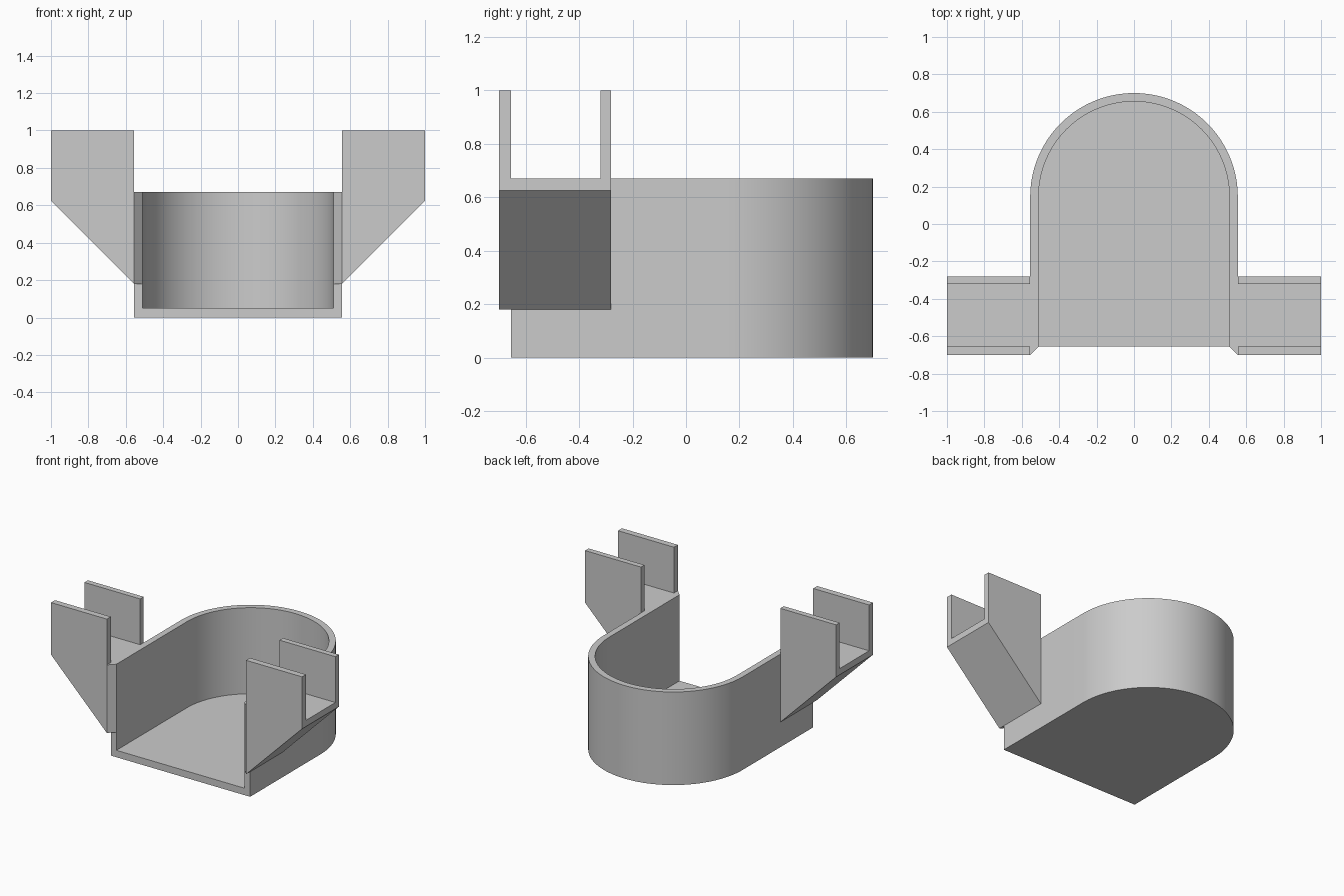
import bpy, bmesh, math
from mathutils import Vector

cube = bpy.data.objects.get("Cube")
if cube:
    bpy.data.objects.remove(cube, do_unlink=True)

grey = bpy.data.materials.new("plain grey")
grey.use_nodes = True
grey.diffuse_color = (0.6, 0.6, 0.6, 1)
grey.node_tree.nodes["Principled BSDF"].inputs["Base Color"].default_value = (0.6, 0.6, 0.6, 1)

OUTER, WALL = 0.555, 0.045        # tub half width and wall thickness
FRONT, ARC_Y = -0.655, 0.145      # open front edge and centre of the round back
RIM, FLOOR = 0.67, 0.05
ARM_FRONT, ARM_BACK, ARM_LOW, ARM_TOP = -0.70, -0.28, 0.18, 1.0


def prism(name, points, offset, slope=None):
    """Extrude a closed outline of 3D points; optionally trim below a plane."""
    bm = bmesh.new()
    face = bm.faces.new([bm.verts.new(p) for p in points])
    ext = bmesh.ops.extrude_face_region(bm, geom=[face], use_keep_orig=True)
    verts = [g for g in ext["geom"] if isinstance(g, bmesh.types.BMVert)]
    bmesh.ops.translate(bm, verts=verts, vec=offset)
    if slope:
        geom = bm.verts[:] + bm.edges[:] + bm.faces[:]
        cut = bmesh.ops.bisect_plane(bm, geom=geom, plane_co=slope[0],
                                     plane_no=slope[1], clear_outer=True)
        edges = [g for g in cut["geom_cut"] if isinstance(g, bmesh.types.BMEdge)]
        bmesh.ops.contextual_create(bm, geom=edges)
    bmesh.ops.recalc_face_normals(bm, faces=bm.faces)
    mesh = bpy.data.meshes.new(name)
    bm.to_mesh(mesh)
    bm.free()
    mesh.materials.append(grey)
    obj = bpy.data.objects.new(name, mesh)
    bpy.context.collection.objects.link(obj)
    return obj


def arch(radius, front, z, steps=64):
    """Outline with a straight front and a half-round back."""
    pts = [(-radius, front, z), (radius, front, z)]
    for i in range(steps + 1):
        a = math.pi * i / steps
        pts.append((radius * math.cos(a), ARC_Y + radius * math.sin(a), z))
    return pts


# Tub: rounded block hollowed out, open at the front and top
tub = prism("tub", arch(OUTER, FRONT, 0), Vector((0, 0, RIM)))
cutter = prism("tub_cutter", arch(OUTER - WALL, FRONT - 0.5, FLOOR), Vector((0, 0, 1)))
cutter.hide_render = True
hollow = tub.modifiers.new("hollow", "BOOLEAN")
hollow.operation = "DIFFERENCE"
hollow.solver = "EXACT"
hollow.object = cutter
bpy.context.view_layer.objects.active = tub
tub.select_set(True)
bpy.ops.object.modifier_apply(modifier=hollow.name)
bpy.data.objects.remove(cutter, do_unlink=True)
bpy.ops.object.shade_smooth_by_angle(angle=math.radians(30))

# Side brackets: U channel with a 45 degree underside, plus a bevelled front lip
for side, s in (("left", 1), ("right", -1)):
    channel = [(ARM_FRONT, 0), (ARM_BACK, 0), (ARM_BACK, ARM_TOP),
               (ARM_BACK - 0.04, ARM_TOP), (ARM_BACK - 0.04, RIM),
               (FRONT, RIM), (FRONT, ARM_TOP), (ARM_FRONT, ARM_TOP)]
    prism(side + "_bracket", [(s * OUTER, y, z) for y, z in channel],
          Vector((s * (1 - OUTER), 0, 0)),
          (Vector((s * OUTER, 0, ARM_LOW)), Vector((s, 0, -1)).normalized()))
    prism(side + "_lip", [(s * (OUTER - WALL), FRONT, ARM_LOW),
                          (s * OUTER, ARM_FRONT, ARM_LOW),
                          (s * OUTER, FRONT, ARM_LOW)],
          Vector((0, 0, RIM - ARM_LOW)))
